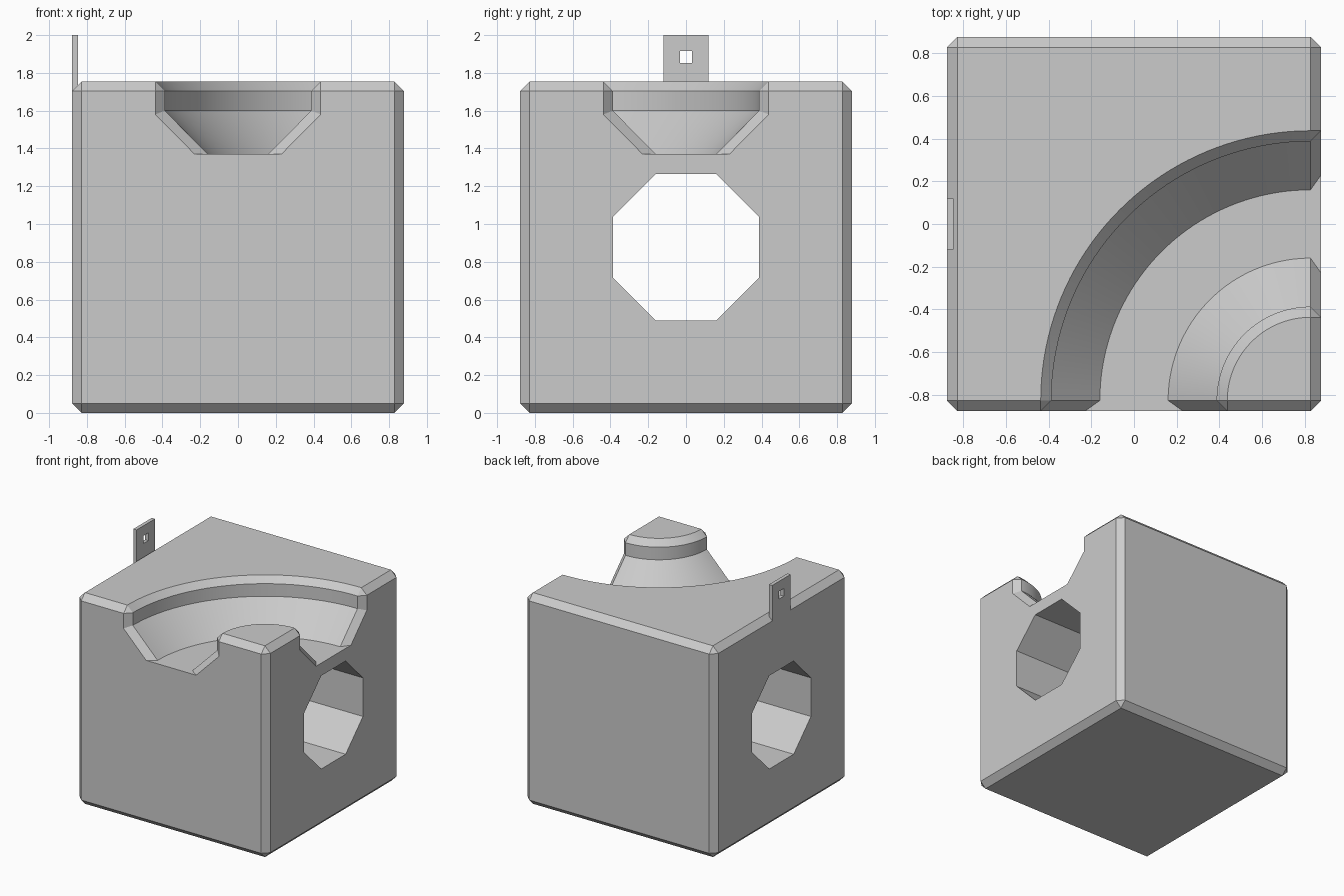
import bpy, bmesh
from math import sin, cos, pi

if "Cube" in bpy.data.objects:
    bpy.data.objects.remove(bpy.data.objects["Cube"], do_unlink=True)

H = 0.8775          # half side of the block
TOP = 2 * H
C = 0.05            # chamfer size

grey = bpy.data.materials.new("light grey")
grey.use_nodes = True
colour = (0.6, 0.6, 0.6, 1)
grey.diffuse_color = colour
grey.node_tree.nodes["Principled BSDF"].inputs["Base Color"].default_value = colour


def make(name, bm):
    bmesh.ops.recalc_face_normals(bm, faces=bm.faces)
    mesh = bpy.data.meshes.new(name)
    bm.to_mesh(mesh)
    bm.free()
    mesh.materials.append(grey)
    ob = bpy.data.objects.new(name, mesh)
    bpy.context.collection.objects.link(ob)
    return ob


def box(name, centre, size, chamfer=0):
    bm = bmesh.new()
    bmesh.ops.create_cube(bm, size=1)
    for v in bm.verts:
        v.co = [c + a * s for c, a, s in zip(centre, v.co, size)]
    if chamfer:
        bmesh.ops.bevel(bm, geom=bm.edges[:], offset=chamfer, segments=1,
                        affect='EDGES', profile=0.5)
    return make(name, bm)


def loft(name, rings):
    """Closed tube through rings of equal length, with capped ends."""
    bm = bmesh.new()
    loops = [[bm.verts.new(p) for p in ring] for ring in rings]
    n = len(loops[0])
    for a, b in zip(loops, loops[1:]):
        for i in range(n):
            j = (i + 1) % n
            bm.faces.new((a[i], a[j], b[j], b[i]))
    bm.faces.new(loops[0])
    bm.faces.new(loops[-1])
    bmesh.ops.remove_doubles(bm, verts=bm.verts, dist=1e-5)
    return make(name, bm)


def cut(target, cutter):
    cutter.hide_render = True
    mod = target.modifiers.new("cut", 'BOOLEAN')
    mod.operation, mod.solver, mod.object = 'DIFFERENCE', 'EXACT', cutter
    bpy.context.view_layer.objects.active = target
    bpy.ops.object.modifier_apply(modifier=mod.name)
    bpy.data.objects.remove(cutter, do_unlink=True)


# Chamfered block
block = box("block", (0, 0, H), (TOP, TOP, TOP), C)

# Octagonal tunnel from side to side
R = 0.3875 / cos(pi / 8)
octagon = [(R * cos(pi / 8 + k * pi / 4), H + R * sin(pi / 8 + k * pi / 4)) for k in range(8)]
cut(block, loft("tunnel_cutter", [[(x, y, z) for y, z in octagon] for x in (-1, 1)]))

# Curved channel: half sections (offset, height) inside and at the flared mouths
W, FLOOR = 0.3875, 1.37
inside = [(W + C, 1.9), (W + C, TOP), (W, TOP - C), (W, 1.6), (0.16, FLOOR)]
mouth = [(W + C, 1.9), (W + C, TOP - C), (W + C, TOP - C), (W + C, 1.58), (0.23, FLOOR)]


def section(half, x, y, dx, dy):
    full = half + [(-o, z) for o, z in reversed(half)]
    return [(x + o * dx, y + o * dy, z) for o, z in full]


E = H - C           # bend centre is at (E, -E), straight mouths beyond it
rings = [section(mouth, 0, -1, 1, 0), section(mouth, 0, -H, 1, 0)]
STEPS = 40
for k in range(STEPS + 1):
    a = pi / 2 * k / STEPS
    rings.append(section(inside, E - E * cos(a), -E + E * sin(a), cos(a), -sin(a)))
rings += [section(mouth, H, 0, 0, -1), section(mouth, 1, 0, 0, -1)]
cut(block, loft("channel_cutter", rings))

# Upright tag with a square hole
tag = box("hanging_tag", (-H + 0.015, 0, (2 + TOP - C) / 2), (0.03, 0.24, 2 - TOP + C))
cut(tag, box("tag_hole_cutter", (-H, 0, 1.885), (0.2, 0.064, 0.064)))

# Smooth the bend, keep every chamfer crisp
for ob in (block, tag):
    bpy.ops.object.select_all(action='DESELECT')
    ob.select_set(True)
    bpy.context.view_layer.objects.active = ob
    bpy.ops.object.shade_smooth_by_angle(angle=pi / 9)
